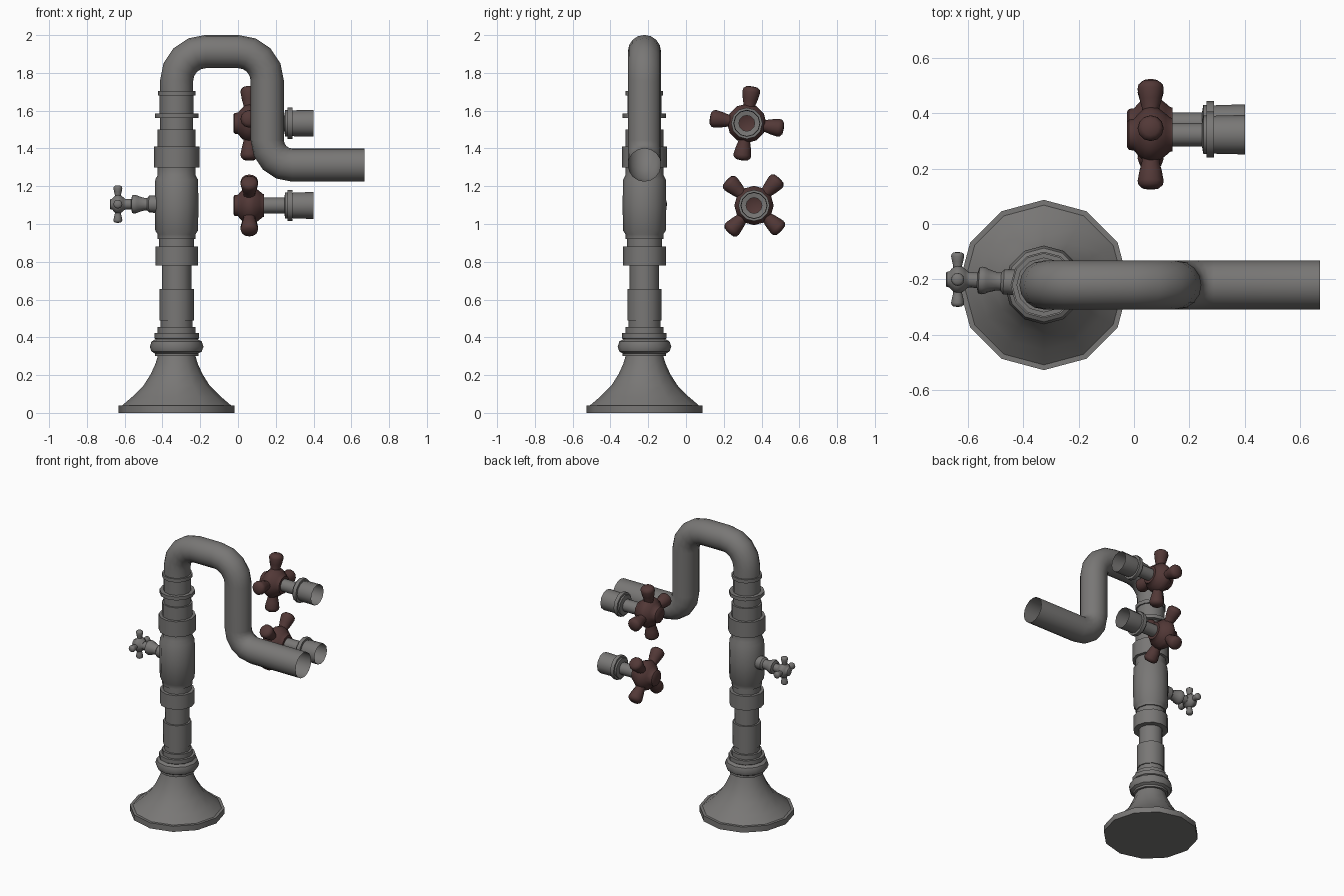
import bpy, bmesh, math
from mathutils import Vector, Matrix

if "Cube" in bpy.data.objects:
    bpy.data.objects.remove(bpy.data.objects["Cube"])


def material(name, rgb):
    m = bpy.data.materials.new(name)
    m.diffuse_color = (*rgb, 1)
    m.use_nodes = True
    m.node_tree.nodes["Principled BSDF"].inputs["Base Color"].default_value = m.diffuse_color
    return m


STEEL = material("grey steel", (0.19, 0.185, 0.18))
RED = material("dark red paint", (0.085, 0.04, 0.038))


def finish(name, bm, mat, angle=38):
    bmesh.ops.remove_doubles(bm, verts=bm.verts, dist=1e-5)
    bmesh.ops.recalc_face_normals(bm, faces=bm.faces)
    me = bpy.data.meshes.new(name)
    bm.to_mesh(me)
    bm.free()
    me.materials.append(mat)
    me.shade_smooth()
    me.set_sharp_from_angle(angle=math.radians(angle))
    ob = bpy.data.objects.new(name, me)
    bpy.context.collection.objects.link(ob)
    return ob


def skin(bm, rings):
    """Join successive rings of points with quads (triangles at poles)."""
    rows = [[bm.verts.new(p) for p in ring] for ring in rings]
    for a, b in zip(rows, rows[1:]):
        n = max(len(a), len(b))
        for i in range(n):
            j = (i + 1) % n
            q = [a[i % len(a)], a[j % len(a)], b[j % len(b)], b[i % len(b)]]
            bm.faces.new(list(dict.fromkeys(q)))


def add_lathe(bm, profile, origin, axis, sides=12):
    """Revolve (radius, distance) points around an axis."""
    rot = Vector((0, 0, 1)).rotation_difference(Vector(axis)).to_matrix().to_4x4()
    mat = Matrix.Translation(origin) @ rot
    rings = []
    for r, h in profile:
        if r == 0:
            rings.append([mat @ Vector((0, 0, h))])
        else:
            rings.append([mat @ Vector((r * math.cos(t), r * math.sin(t), h))
                          for t in (2 * math.pi * i / sides for i in range(sides))])
    skin(bm, rings)


def lathe(name, profile, origin, axis, mat, sides=12):
    bm = bmesh.new()
    add_lathe(bm, profile, origin, axis, sides)
    return finish(name, bm, mat)


CX, CY = -0.325, -0.22

# Flared base with rounded ring
lathe("base", [(0, 0), (0.307, 0), (0.307, 0.04), (0.288, 0.04), (0.235, 0.085),
               (0.175, 0.145), (0.137, 0.205), (0.112, 0.26), (0.1, 0.3), (0.115, 0.3),
               (0.115, 0.315), (0.133, 0.325), (0.142, 0.35), (0.133, 0.378),
               (0.112, 0.39), (0.118, 0.395), (0.118, 0.423), (0.09, 0.423)],
      (CX, CY, 0), (0, 0, 1), STEEL)

# Stepped column
steps = [(0.1, 0.42, 0.455), (0.085, 0.455, 0.49), (0.091, 0.49, 0.655),
         (0.078, 0.655, 0.78), (0.113, 0.78, 0.88), (0.092, 0.88, 0.92),
         (0.1, 0.92, 0.945)]
profile = [(r, z) for r, a, b in steps for z in (a, b)]
profile += [(0.113, 0.965), (0.116, 1.1), (0.113, 1.235), (0.1, 1.26)]
steps = [(0.1, 1.26, 1.3), (0.12, 1.3, 1.41), (0.1, 1.41, 1.5), (0.088, 1.5, 1.56),
         (0.115, 1.56, 1.585), (0.09, 1.585, 1.68), (0.099, 1.68, 1.705)]
profile += [(r, z) for r, a, b in steps for z in (a, b)][1:] + [(0.08, 1.705)]
lathe("column", profile, (CX, CY, 0), (0, 0, 1), STEEL)


# Bent spout pipe
def arc(cx, cz, r, a0, a1, n=4):
    return [(cx + r * math.cos(math.radians(a0 + (a1 - a0) * i / n)),
             cz + r * math.sin(math.radians(a0 + (a1 - a0) * i / n))) for i in range(n + 1)]


path = [(CX, 1.69)] + arc(-0.17, 1.758, 0.155, 180, 90) + arc(0.0, 1.758, 0.155, 90, 0)
path += arc(0.287, 1.444, 0.132, 180, 270) + [(0.67, 1.312)]
pts = [Vector((x, CY, z)) for x, z in path]
rings = []
for i, p in enumerate(pts):
    d = (pts[min(i + 1, len(pts) - 1)] - pts[max(i - 1, 0)])
    if i in (1, len(pts) - 2) or i in (5, 6, 10, 11):
        # straight runs meet the bends square on
        d = Vector((0, 0, 1)) if i == 1 else Vector((0, 0, -1)) if i in (10, 11) else Vector((1, 0, 0))
    d.normalize()
    side = Vector((0, 1, 0))
    nrm = d.cross(side)
    rings.append([p + 0.088 * (nrm * math.cos(t) + side * math.sin(t))
                  for t in (2 * math.pi * k / 16 for k in range(16))])
bm = bmesh.new()
skin(bm, rings)
finish("spout_pipe", bm, STEEL)

# Cross handle: hub along the axis with four knobbed arms
HUB = [(0, -0.085), (0.045, -0.085), (0.055, -0.078), (0.057, -0.06), (0.075, -0.045),
       (0.098, -0.02), (0.104, 0.0), (0.098, 0.025), (0.075, 0.055), (0.062, 0.07),
       (0.06, 0.078), (0.042, 0.078)]
ARM = [(0.032, 0.07), (0.032, 0.1), (0.04, 0.13), (0.047, 0.168), (0.044, 0.183),
       (0.03, 0.195), (0, 0.198)]


def cross_handle(name, centre, axis, turn, scale, mat):
    bm = bmesh.new()
    add_lathe(bm, [(r * scale, h * scale) for r, h in HUB], centre, axis, 12)
    for k in range(4):
        t = math.radians(turn + 90 * k)
        add_lathe(bm, [(r * scale, h * scale) for r, h in ARM], centre,
                  (0, math.cos(t), math.sin(t)), 12)
    return finish(name, bm, mat, 45)


# Two red valve handles with hollow stem fittings
for label, y, z, turn in (("upper", 0.322, 1.533, 82), ("lower", 0.36, 1.098, 47)):
    cross_handle(label + "_valve_handle", (0.06, y, z), (1, 0, 0), turn, 1, RED)
    lathe(label + "_valve_stem",
          [(0.042, 0.12), (0.042, 0.245), (0.07, 0.25), (0.07, 0.262), (0.083, 0.262),
           (0.083, 0.288), (0.067, 0.288), (0.069, 0.3), (0.071, 0.4)],
          (0, y, z), (1, 0, 0), STEEL)

# Small side tap on the column
lathe("side_tap_stem",
      [(0.028, 0), (0.028, 0.045), (0.047, 0.05), (0.05, 0.062), (0.047, 0.075),
       (0.042, 0.085), (0.033, 0.115), (0.033, 0.13), (0.045, 0.14), (0.048, 0.26)],
      (-0.61, -0.2, 1.105), (1, -0.06, 0), STEEL)
cross_handle("side_tap_handle", (-0.636, -0.2, 1.105), (1, 0, 0), 0, 0.5, STEEL)
